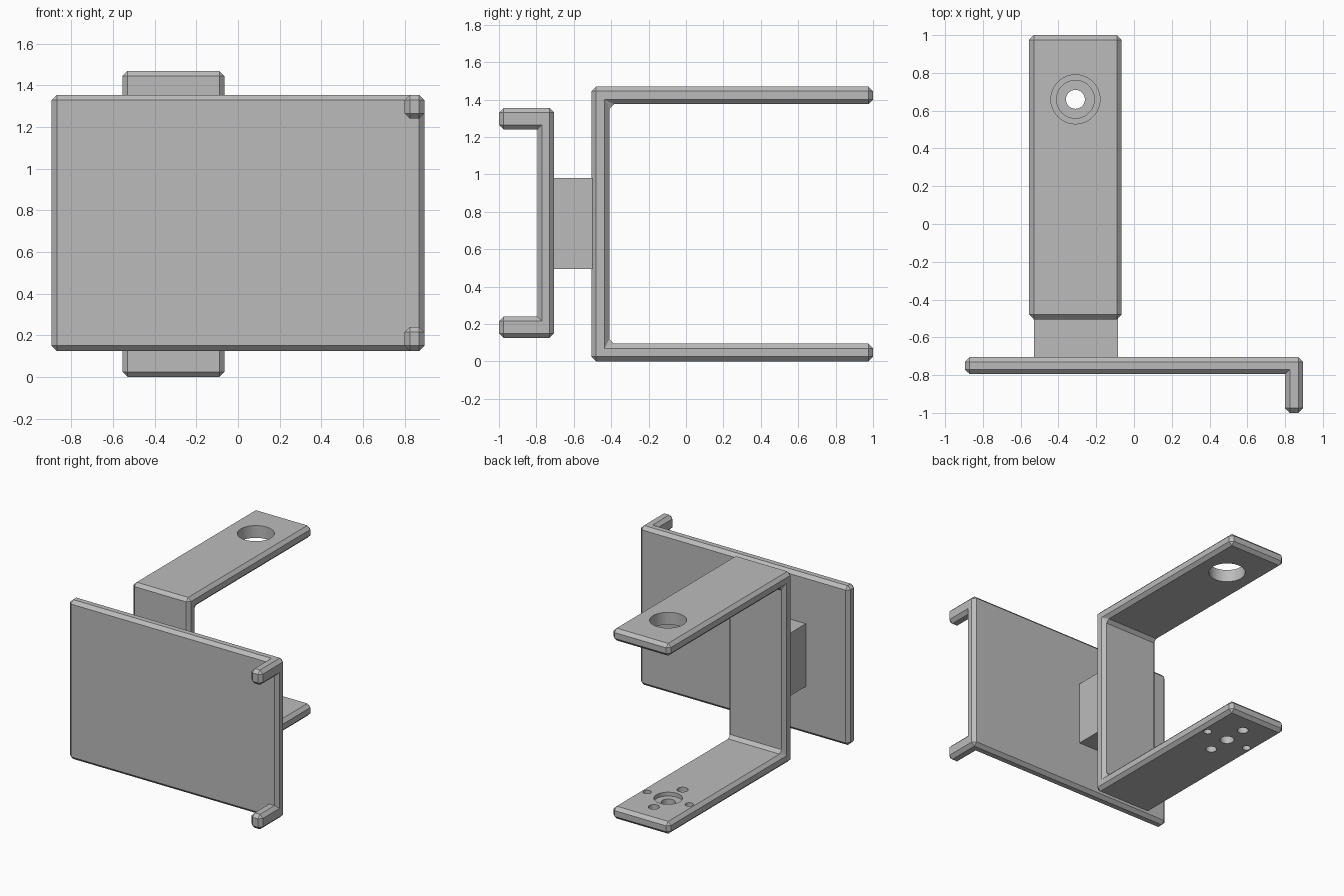
import bpy
import bmesh
from mathutils import Matrix, Vector

cube = bpy.data.objects.get("Cube")
if cube:
    bpy.data.objects.remove(cube, do_unlink=True)

CHAMFER = 0.025
GREY = (0.5, 0.5, 0.5, 1.0)

grey = bpy.data.materials.new("plain grey")
grey.use_nodes = True
grey.diffuse_color = GREY
grey.node_tree.nodes["Principled BSDF"].inputs["Base Color"].default_value = GREY


def finish(name, bm):
    bmesh.ops.recalc_face_normals(bm, faces=bm.faces)
    mesh = bpy.data.meshes.new(name)
    bm.to_mesh(mesh)
    bm.free()
    mesh.materials.append(grey)
    obj = bpy.data.objects.new(name, mesh)
    bpy.context.collection.objects.link(obj)
    return obj


def chamfer(obj):
    mod = obj.modifiers.new("chamfer", 'BEVEL')
    mod.width = CHAMFER
    mod.segments = 1
    mod.limit_method = 'ANGLE'


def box(name, low, high, chamfered=True):
    low, high = Vector(low), Vector(high)
    bm = bmesh.new()
    bmesh.ops.create_cube(bm, size=1, matrix=Matrix.Translation((low + high) / 2)
                          @ Matrix.Diagonal((*(high - low), 1)))
    obj = finish(name, bm)
    if chamfered:
        chamfer(obj)
    return obj


def drill(target, name, x, y, radius, z0, z1):
    """Cut a vertical round hole and keep its cutter hidden."""
    bm = bmesh.new()
    bmesh.ops.create_cone(bm, cap_ends=True, segments=48, radius1=radius, radius2=radius,
                          depth=z1 - z0, matrix=Matrix.Translation((x, y, (z0 + z1) / 2)))
    cutter = finish(name + "_cutter", bm)
    cutter.hide_render = True
    cutter.hide_viewport = True
    cutter.display_type = 'WIRE'
    mod = target.modifiers.new(name, 'BOOLEAN')
    mod.operation = 'DIFFERENCE'
    mod.solver = 'EXACT'
    mod.object = cutter


# Mounting plate with two corner hooks on its left edge
box("front_plate", (-0.895, -0.795, 0.125), (0.895, -0.705, 1.355))
for label, z in (("lower", 0.125), ("upper", 1.24)):
    box(label + "_hook", (0.8, -1, z), (0.895, -0.705, z + 0.115))

# Spacer joining plate and bracket
box("spacer_block", (-0.53, -0.72, 0.495), (-0.085, -0.49, 0.98), chamfered=False)

# C-shaped bracket extruded from its side profile
profile = [(1, 0), (-0.505, 0), (-0.505, 1.47), (1, 1.47),
           (1, 1.375), (-0.41, 1.375), (-0.41, 0.095), (1, 0.095)]
bm = bmesh.new()
side = bm.faces.new([bm.verts.new((-0.555, y, z)) for y, z in profile])
extruded = bmesh.ops.extrude_face_region(bm, geom=[side])
bmesh.ops.translate(bm, vec=(0.49, 0, 0),
                    verts=[v for v in extruded["geom"] if isinstance(v, bmesh.types.BMVert)])
bracket = finish("bracket", bm)
chamfer(bracket)

# Wide hole in the upper arm, recessed pivot and screw holes in the lower arm
HX, HY = -0.31, 0.66
drill(bracket, "upper_hole", HX, HY, 0.13, 1.3, 1.6)
drill(bracket, "pivot_recess", HX, HY, 0.1, 0.065, 0.2)
drill(bracket, "pivot_hole", HX, HY, 0.05, -0.1, 0.2)
for sign, label in ((-1, "a"), (1, "b")):
    drill(bracket, "small_hole_" + label, HX + sign * 0.18, HY, 0.029, -0.1, 0.2)
    drill(bracket, "large_hole_" + label, HX, HY + sign * 0.175, 0.039, -0.1, 0.2)

# Smooth the bores while keeping every other edge sharp
bpy.context.view_layer.update()
depsgraph = bpy.context.evaluated_depsgraph_get()
applied = bpy.data.meshes.new_from_object(bracket.evaluated_get(depsgraph))
bracket.modifiers.clear()
bracket.data = applied
for obj in [o for o in bpy.data.objects if o.name.endswith("_cutter")]:
    bpy.data.objects.remove(obj, do_unlink=True)
bpy.ops.object.select_all(action='DESELECT')
bracket.select_set(True)
bpy.context.view_layer.objects.active = bracket
bpy.ops.object.shade_smooth_by_angle(angle=0.5)
